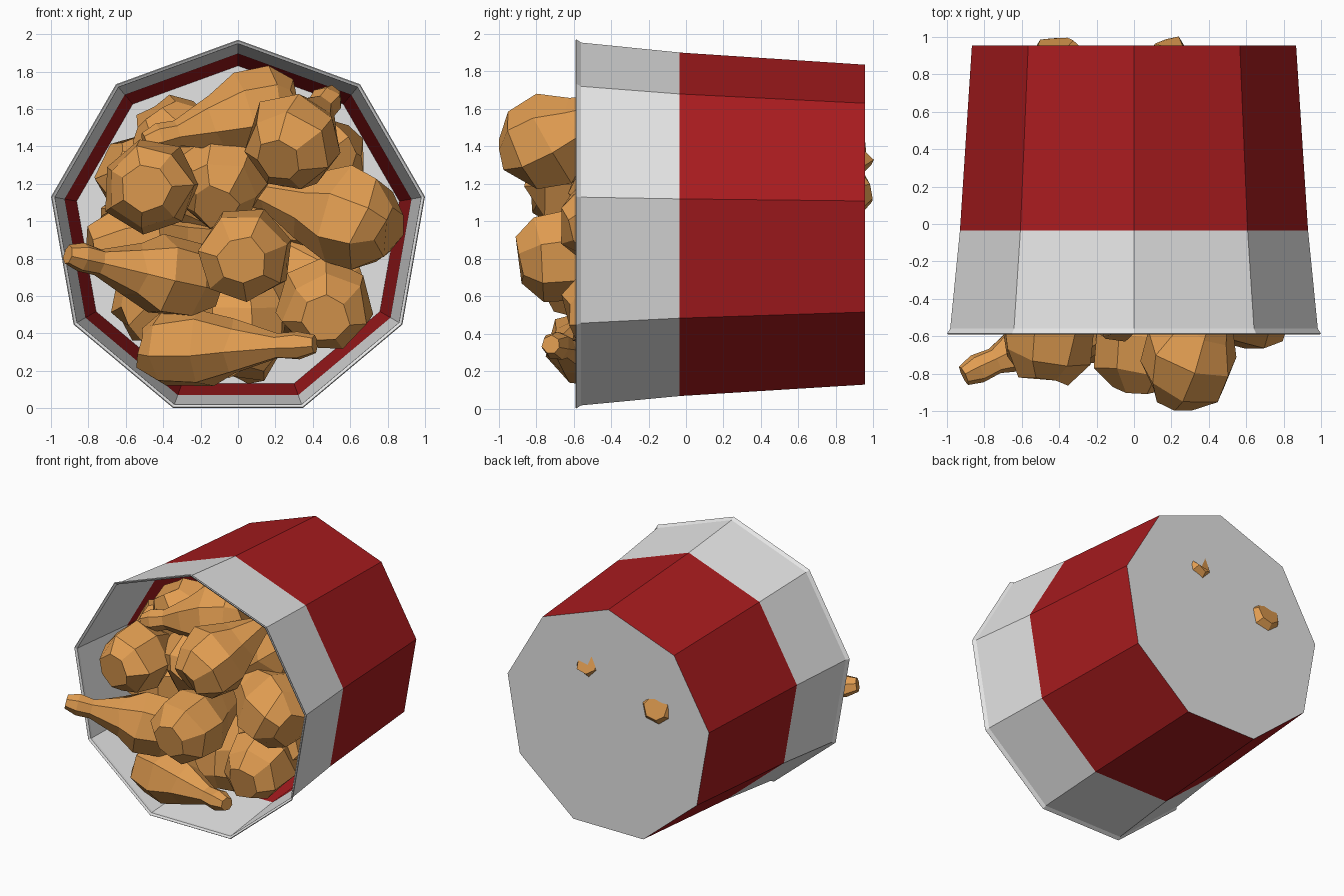
import bpy, bmesh, math, random
from mathutils import Vector

if "Cube" in bpy.data.objects:
    bpy.data.objects.remove(bpy.data.objects["Cube"])

random.seed(4)
CZ = 0.955          # height of the bucket axis


def material(name, rgb):
    m = bpy.data.materials.new(name)
    m.diffuse_color = (*rgb, 1)
    m.use_nodes = True
    m.node_tree.nodes["Principled BSDF"].inputs["Base Color"].default_value = m.diffuse_color
    return m


WHITE = material("white card", (0.78, 0.78, 0.78))
RED = material("red card", (0.39, 0.011, 0.013))
CRUST = material("golden crust", (0.76, 0.34, 0.083))


def finish(bm, name, mats):
    bmesh.ops.recalc_face_normals(bm, faces=bm.faces[:])
    me = bpy.data.meshes.new(name)
    bm.to_mesh(me)
    bm.free()
    for m in mats:
        me.materials.append(m)
    ob = bpy.data.objects.new(name, me)
    bpy.context.collection.objects.link(ob)
    return ob


def loft(bm, rings):
    """Skin a stack of equal-length vertex rings and cap both ends."""
    loops = [[bm.verts.new(p) for p in r] for r in rings]
    n = len(loops[0])
    for a, b in zip(loops, loops[1:]):
        for i in range(n):
            j = (i + 1) % n
            bm.faces.new((a[i], a[j], b[j], b[i]))
    bm.faces.new(loops[0])
    bm.faces.new(loops[-1])


# Bucket: thin nine-sided shell lying on its side, open towards the front
T = 0.004
profile = [(0.955, 0.88), (-0.035, 0.945), (-0.56, 0.998), (-0.585, 1.015),
           (-0.59, 1.01), (-0.58, 0.994), (-0.56, 0.998 - T),
           (-0.035, 0.945 - T), (0.951, 0.88 - T)]
bm = bmesh.new()
loft(bm, [[(r * math.cos(math.radians(90 + 40 * k)), y,
            CZ + r * math.sin(math.radians(90 + 40 * k))) for k in range(9)]
          for y, r in profile])
for f in bm.faces:                       # rear part of the wall is red
    if f.calc_center_median().y > 0 and len(f.verts) == 4:
        f.material_index = 1
finish(bm, "bucket", [WHITE, RED])

# Drumstick outline: (fraction of length, fraction of radius)
LEG = [(0, 0.52), (0.12, 0.92), (0.34, 1.04), (0.54, 0.68),
       (0.78, 0.33), (0.90, 0.36), (1.0, 0.24)]


def drumstick(name, fat, tip, radius):
    """Lumpy seven-sided leg tapering from the fat end to the bone end."""
    fat, tip = Vector(fat), Vector(tip)
    axis = tip - fat
    u = axis.orthogonal().normalized()
    v = axis.normalized().cross(u)
    spin = random.uniform(0, 1)
    rings = []
    for t, r in LEG:
        ring = []
        for k in range(7):
            a = spin + k * math.tau / 7
            rr = radius * r * random.uniform(0.93, 1.09)
            tt = t + (random.uniform(-0.035, 0.035) if t < 0.6 else 0)
            ring.append(fat + axis * tt + rr * (math.cos(a) * u + math.sin(a) * v))
        rings.append(ring)
    bm = bmesh.new()
    loft(bm, rings)
    finish(bm, name, [CRUST])


# Pieces seen at the mouth: fat end, bone end, radius
front = [
    ((0.22, -0.93, 1.33), (0.50, -0.22, 1.67), 0.25),
    ((-0.49, -0.82, 1.18), (-0.40, 0.05, 1.2), 0.25),
    ((-0.15, -0.45, 0.65), (-0.91, -0.81, 0.82), 0.22),
    ((0.02, -0.88, 0.79), (0.1, 0.0, 0.9), 0.25),
    ((0.82, -0.50, 0.94), (-0.02, -0.15, 1.2), 0.26),
    ((0.47, -0.62, 0.48), (0.45, 0.2, 0.72), 0.24),
    ((-0.50, -0.43, 0.31), (0.41, -0.72, 0.34), 0.21),
    ((0.30, -0.3, 1.63), (-0.50, -0.45, 1.42), 0.23),
    ((-0.12, -0.55, 1.08), (0.0, 0.2, 1.6), 0.24),
]
for i, (a, b, r) in enumerate(front):
    drumstick(f"front_drumstick_{i + 1}", a, b, r)

# Two pieces whose fat ends press through the base
drumstick("base_drumstick_1", (-0.42, 0.975, 1.19), (-0.3, 0.1, 1.0), 0.18)
drumstick("base_drumstick_2", (0.18, 0.965, 1.38), (0.2, 0.1, 1.2), 0.15)

# Packing behind them: rings of pieces with fat ends near the wall
rings = ((-0.22, (8, 40, 78, 125, 152, 188, 222, 272, 325)),
         (0.3, range(0, 360, 45)))
for n, (y0, angles) in enumerate(rings):
    for k, deg in enumerate(angles):
        a = math.radians(deg)
        rad = 0.78 - 0.06 * n
        fat = (rad * math.cos(a), y0, CZ + rad * math.sin(a))
        b = a + math.pi * random.uniform(0.85, 1.15)
        tip = (0.15 * math.cos(b), y0 + 0.2, CZ + 0.15 * math.sin(b))
        drumstick(f"inner_drumstick_{n + 1}_{k + 1}", fat, tip, 0.24)
